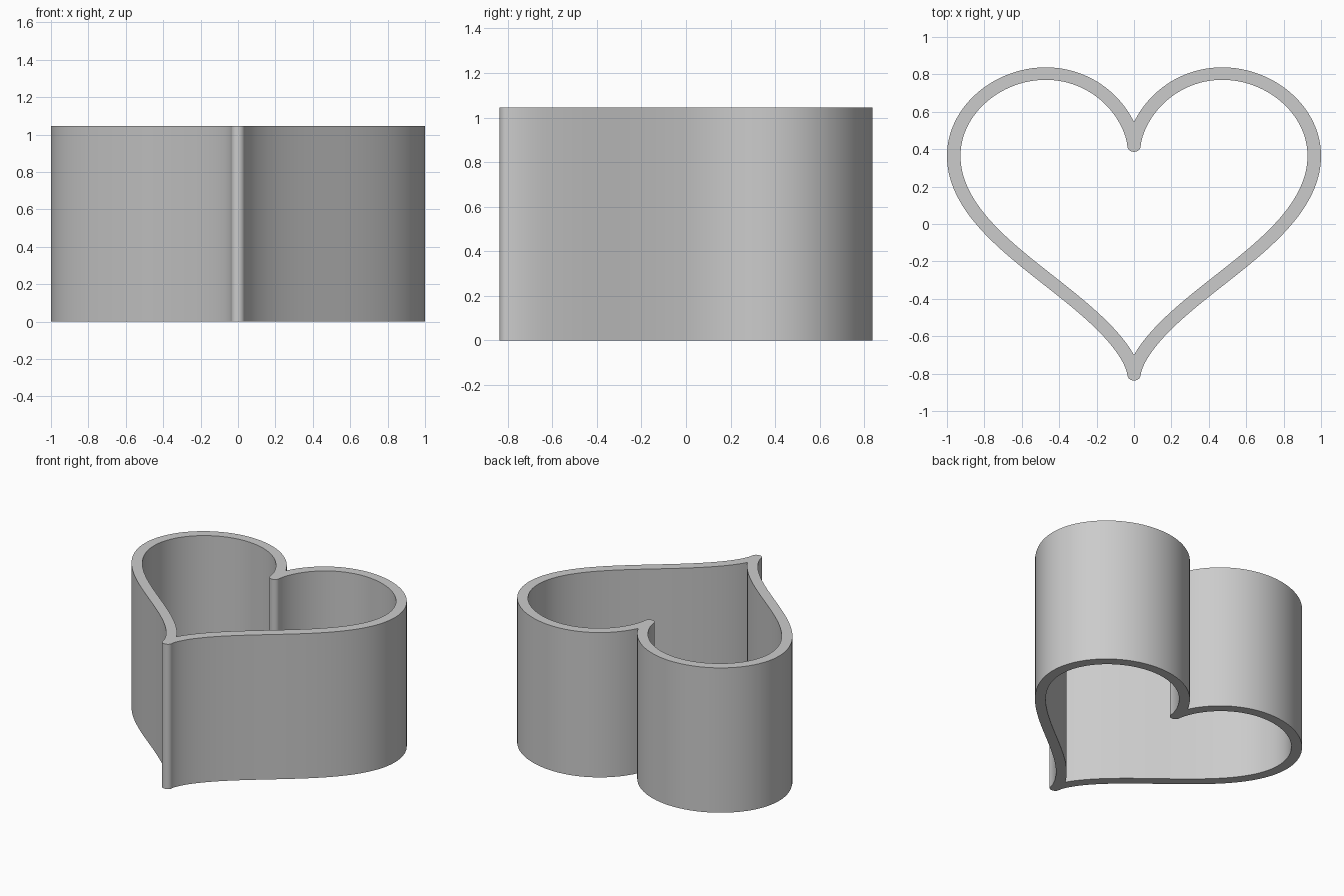
import bpy
import bmesh
from math import sin, cos, pi, hypot

if "Cube" in bpy.data.objects:
    bpy.data.objects.remove(bpy.data.objects["Cube"])

HALF_WALL = 0.6
SCALE_X, SCALE_Y, SHIFT_Y = 1 / 16.6, 0.0556, 2.54
HEIGHT = 1.045
STEPS = 120


def heart(t):
    return 16 * sin(t) ** 3, 13 * cos(t) - 5 * cos(2 * t) - 2 * cos(3 * t) - cos(4 * t)


centre_line = [heart(pi * i / 500) for i in range(-500, 501)]


def clear_of_line(p):
    """True where a point lies a full half wall away from the centre line."""
    return p[0] >= 0 and min(hypot(p[0] - a, p[1] - b) for a, b in centre_line) > HALF_WALL - 0.004


def offset(side):
    """Right half of the heart moved sideways; side 1 is outward, -1 inward."""
    points = []
    for i in range(1, STEPS):
        t = pi * i / STEPS
        (x, y), (x0, y0), (x1, y1) = heart(t), heart(t - 1e-4), heart(t + 1e-4)
        dx, dy = x1 - x0, y1 - y0
        k = side * HALF_WALL / hypot(dx, dy)
        points.append((x - dy * k, y + dx * k))
    return points


def cap(y):
    """Quarter round end, from straight down to the right."""
    return [(HALF_WALL * sin(a), y - HALF_WALL * cos(a)) for a in (pi / 2 * i / 8 for i in range(9))]


def crease(a, b):
    """Point on the middle plane reached by running from b on through a."""
    return 0, a[1] - a[0] * (b[1] - a[1]) / (b[0] - a[0])


def whole(half):
    """Mirror a half outline that starts and ends on the middle plane."""
    return half + [(-x, y) for x, y in half[-2:0:-1]]


# Outer outline: sharp crease at the notch, round tip at the bottom
outer = [p for p in offset(1) + cap(heart(pi)[1])[::-1] if clear_of_line(p)]
outer.insert(0, crease(outer[0], outer[1]))

# Inner outline: round end at the notch, sharp crease at the bottom
inner = [p for p in cap(heart(0)[1]) + offset(-1) if clear_of_line(p)]
inner.append(crease(inner[-1], inner[-2]))

# Heart wall as a filled, extruded outline with a hole
curve = bpy.data.curves.new("heart_wall", "CURVE")
curve.dimensions = "2D"
curve.fill_mode = "BOTH"
curve.extrude = HEIGHT / 2
for outline in (whole(outer), whole(inner)):
    spline = curve.splines.new("POLY")
    spline.points.add(len(outline) - 1)
    spline.use_cyclic_u = True
    for point, (x, y) in zip(spline.points, outline):
        point.co = (x * SCALE_X, (y + SHIFT_Y) * SCALE_Y, 0, 1)

wall = bpy.data.objects.new("heart_wall", curve)
bpy.context.collection.objects.link(wall)
bpy.ops.object.select_all(action="DESELECT")
wall.select_set(True)
bpy.context.view_layer.objects.active = wall
bpy.ops.object.convert(target="MESH")
wall = bpy.context.object

# Weld the rims and stand the wall on the ground
bm = bmesh.new()
bm.from_mesh(wall.data)
bmesh.ops.remove_doubles(bm, verts=bm.verts, dist=1e-5)
bmesh.ops.translate(bm, verts=bm.verts, vec=(0, 0, HEIGHT / 2))
bmesh.ops.recalc_face_normals(bm, faces=bm.faces)
bm.to_mesh(wall.data)
bm.free()
bpy.ops.object.shade_smooth_by_angle()

# Plain grey
grey = bpy.data.materials.new("grey")
grey.use_nodes = True
colour = (0.6, 0.6, 0.6, 1)
grey.diffuse_color = colour
grey.node_tree.nodes["Principled BSDF"].inputs["Base Color"].default_value = colour
wall.data.materials.clear()
wall.data.materials.append(grey)
